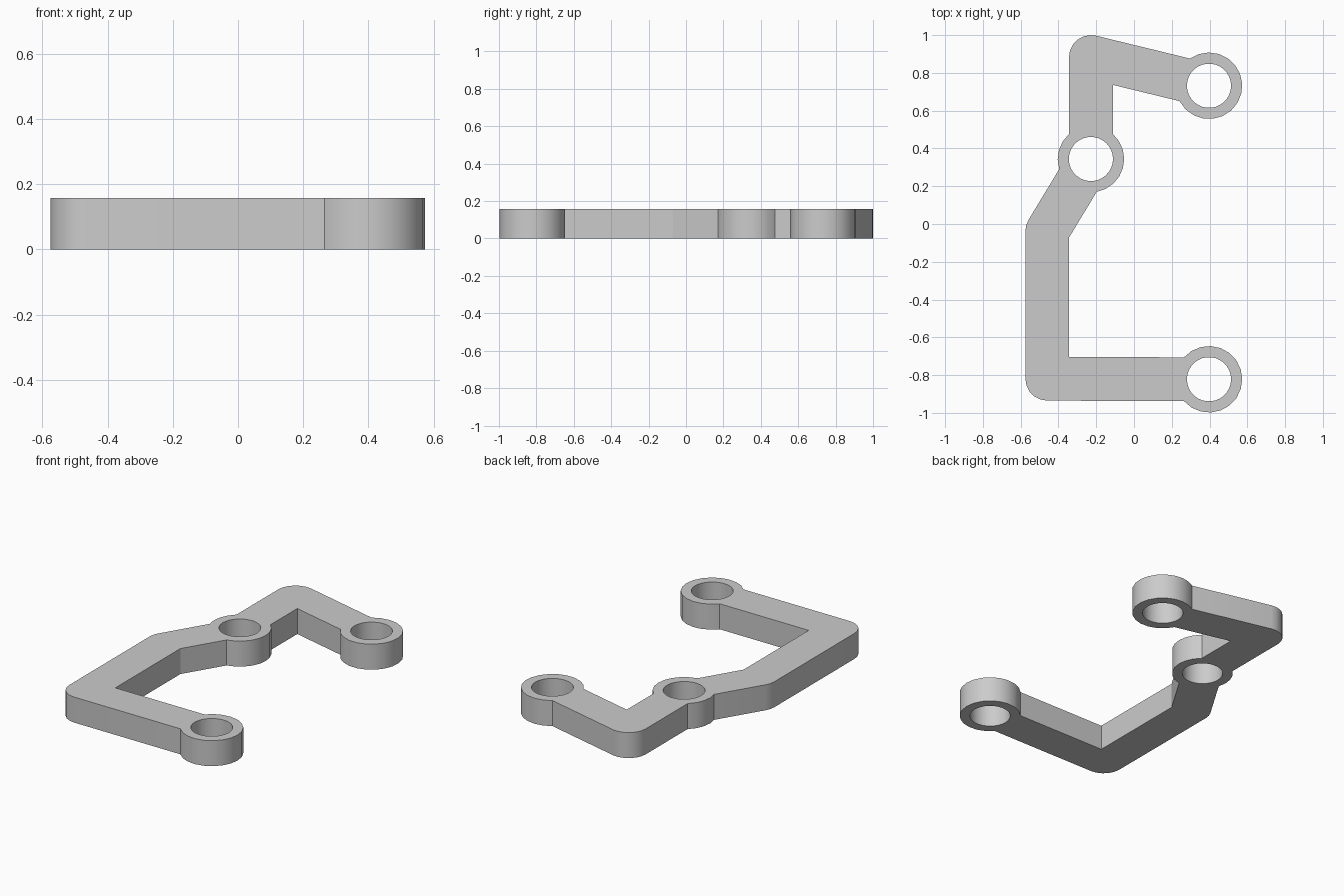
import bpy
import bmesh
import math
from mathutils import Vector

if "Cube" in bpy.data.objects:
    bpy.data.objects.remove(bpy.data.objects["Cube"], do_unlink=True)

THICK = 0.157   # plate height
HALF = 0.116    # half width of the bars
RING = 0.176    # outer radius of the eyelets
HOLE = 0.117    # inner radius of the eyelets

# Centre line, from the back eyelet to the front eyelet
back_eye = Vector((0.397, 0.732))
top_corner = Vector((-0.228, 0.884))
mid_eye = Vector((-0.228, 0.344))
bend = Vector((-0.459, -0.038))
low_corner = Vector((-0.459, -0.819))
front_eye = Vector((0.397, -0.822))


def heading(a, b):
    return math.degrees(math.atan2(b.y - a.y, b.x - a.x)) % 360


def arc(centre, radius, start, end, step=18):
    """Counter-clockwise arc between two angles in degrees."""
    while end <= start:
        end += 360
    n = max(1, math.ceil((end - start) / step))
    angles = [math.radians(start + (end - start) * i / n) for i in range(n + 1)]
    return [centre + radius * Vector((math.cos(a), math.sin(a))) for a in angles]


def inner(corner, a, b):
    """Sharp inside corner where two bars meet."""
    u, v = (a - corner).normalized(), (b - corner).normalized()
    return [corner + (u + v) * HALF / abs(u.cross(v))]


# Outline: eyelets interrupt the bars, outer corners are round
spread = math.degrees(math.asin(HALF / RING))
back_dir = heading(back_eye, top_corner)
bend_dir = heading(mid_eye, bend)
outline = (
    arc(front_eye, RING, 180 + spread, 180 - spread)
    + inner(low_corner, front_eye, bend)
    + inner(bend, low_corner, mid_eye)
    + arc(mid_eye, RING, bend_dir + spread, 90 - spread)
    + inner(top_corner, mid_eye, back_eye)
    + arc(back_eye, RING, back_dir + spread, back_dir - spread)
    + arc(top_corner, HALF, back_dir - 90, 180)
    + arc(mid_eye, RING, 90 + spread, bend_dir - spread)
    + arc(bend, HALF, bend_dir - 90, 180)
    + arc(low_corner, HALF, 180, 270)
)
loops = [outline] + [arc(eye, HOLE, 0, 360, 12)[:-1]
                     for eye in (back_eye, mid_eye, front_eye)]

# Fill the outline around the holes and raise it to a plate
bm = bmesh.new()
for loop in loops:
    verts = [bm.verts.new((p.x, p.y, 0)) for p in loop]
    for i, v in enumerate(verts):
        bm.edges.new((verts[i - 1], v))
bmesh.ops.triangle_fill(bm, use_beauty=True, use_dissolve=False,
                        edges=bm.edges[:], normal=(0, 0, 1))
raised = bmesh.ops.extrude_face_region(bm, geom=bm.faces[:])["geom"]
bmesh.ops.translate(bm, vec=(0, 0, THICK),
                    verts=[g for g in raised if isinstance(g, bmesh.types.BMVert)])
bmesh.ops.recalc_face_normals(bm, faces=bm.faces[:])

mesh = bpy.data.meshes.new("bracket_arm")
bm.to_mesh(mesh)
bm.free()
bracket = bpy.data.objects.new("bracket_arm", mesh)
bpy.context.collection.objects.link(bracket)

# Plain grey material
grey = bpy.data.materials.new("light_grey")
grey.use_nodes = True
colour = (0.6, 0.6, 0.6, 1)
grey.diffuse_color = colour
grey.node_tree.nodes["Principled BSDF"].inputs["Base Color"].default_value = colour
mesh.materials.append(grey)

# Smooth curved walls, sharp rims
bpy.ops.object.select_all(action="DESELECT")
bracket.select_set(True)
bpy.context.view_layer.objects.active = bracket
bpy.ops.object.shade_smooth_by_angle(angle=math.radians(30))
